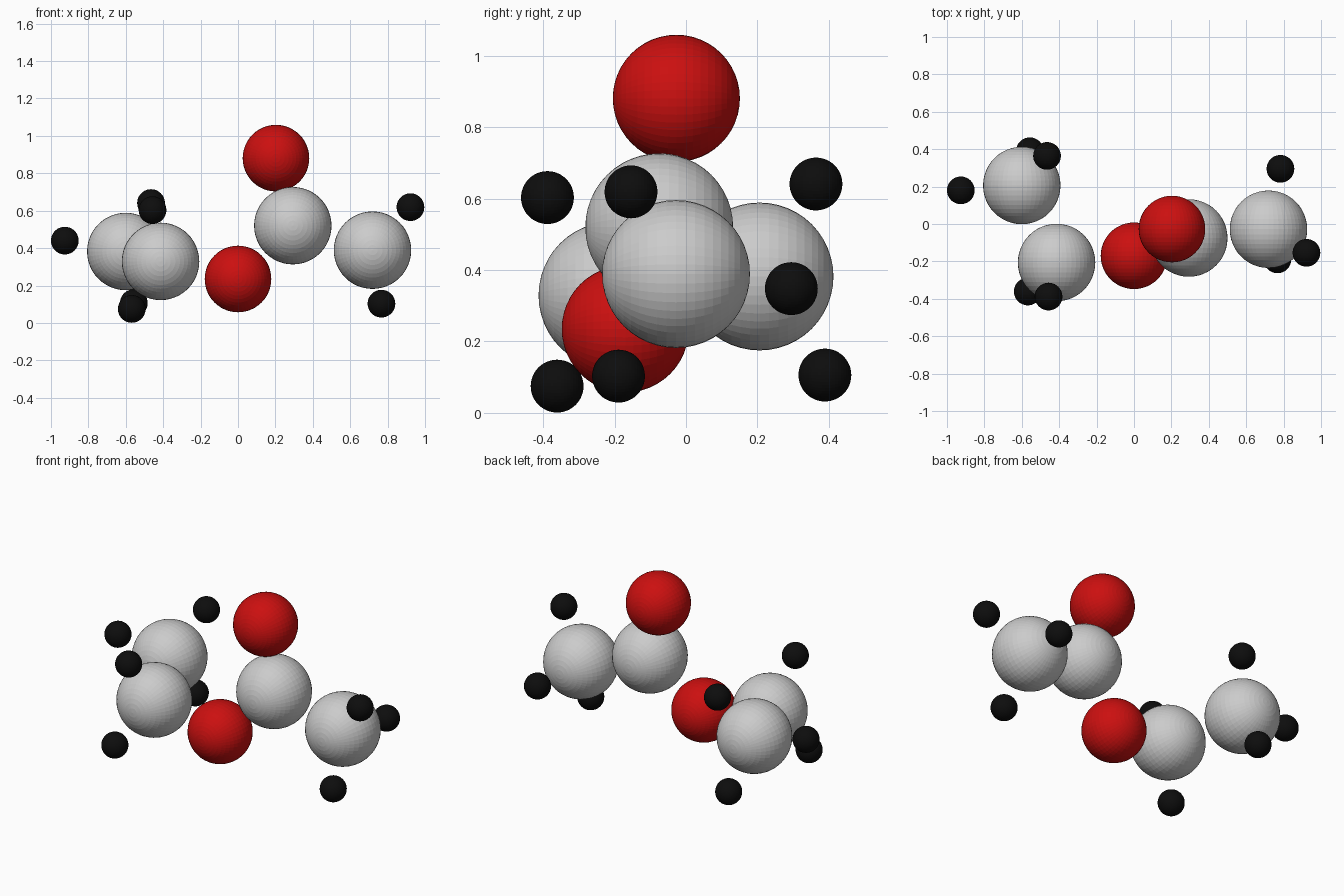
import bpy
from math import radians

if "Cube" in bpy.data.objects:
    bpy.data.objects.remove(bpy.data.objects["Cube"])


def material(name, rgb):
    m = bpy.data.materials.new(name)
    m.diffuse_color = (*rgb, 1)
    m.use_nodes = True
    m.node_tree.nodes["Principled BSDF"].inputs["Base Color"].default_value = m.diffuse_color
    return m


red = material("red", (0.6, 0.005, 0.005))
black = material("black", (0.004, 0.004, 0.004))


def atom(name, radius, loc, mat=None):
    # finely faceted ball with its poles along y
    bpy.ops.mesh.primitive_uv_sphere_add(segments=48, ring_count=24, radius=radius,
                                         location=loc, rotation=(radians(90), 0, 0))
    ob = bpy.context.object
    ob.name = name
    if mat:
        ob.data.materials.append(mat)


# each group: name, radius, material, centres
groups = [
    # large grey carbon balls
    ("carbon", 0.207, None, [
        (-0.60, 0.206, 0.382), (-0.414, -0.206, 0.329),
        (0.293, -0.075, 0.52), (0.719, -0.028, 0.389)]),
    # red oxygen balls
    ("oxygen", 0.178, red, [
        (0.0, -0.17, 0.235), (0.203, -0.027, 0.881)]),
    # small black hydrogen balls
    ("hydrogen", 0.074, black, [
        (-0.926, 0.18, 0.44), (-0.465, 0.364, 0.641), (-0.557, 0.389, 0.106),
        (-0.457, -0.388, 0.603), (-0.568, -0.361, 0.075),
        (0.922, -0.154, 0.619), (0.767, -0.189, 0.103), (0.783, 0.295, 0.348)]),
]

for name, radius, mat, centres in groups:
    for i, c in enumerate(centres, 1):
        atom(f"{name}_{i}", radius, c, mat)
